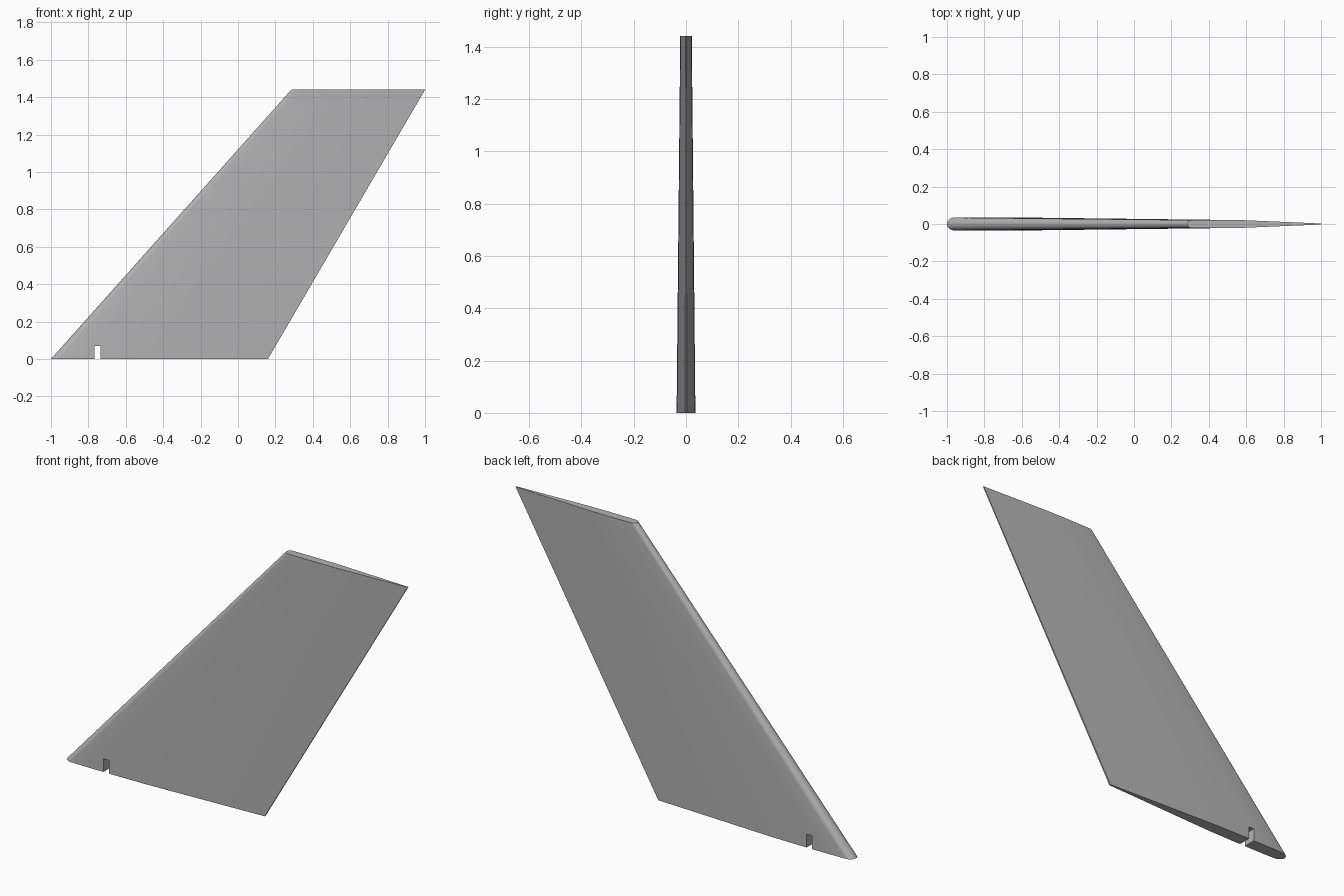
import bpy
import bmesh
import math

cube = bpy.data.objects.get("Cube")
if cube:
    bpy.data.objects.remove(cube, do_unlink=True)

HEIGHT = 1.44
ROOT = dict(lead=-1.0, trail=0.16, half=0.036, z=0.0)
TIP = dict(lead=0.285, trail=1.0, half=0.022, z=HEIGHT)

grey = bpy.data.materials.new("mid_grey")
grey.use_nodes = True
colour = (0.45, 0.45, 0.45, 1)
grey.diffuse_color = colour
grey.node_tree.nodes["Principled BSDF"].inputs["Base Color"].default_value = colour


def half_section():
    """Chord fraction and thickness fraction, nose to trailing edge."""
    nose = 0.035
    steps = 8
    points = [(nose * (1 - math.cos(i * math.pi / 2 / steps)),
               0.95 * math.sin(i * math.pi / 2 / steps)) for i in range(steps + 1)]
    return points + [(0.12, 1.0), (0.25, 1.0), (0.41, 0.94), (1.0, 0.12)]


def add_section(bm, s):
    half = half_section()
    loop = half + [(u, -t) for u, t in reversed(half[1:])]
    chord = s["trail"] - s["lead"]
    return [bm.verts.new((s["lead"] + u * chord, t * s["half"], s["z"])) for u, t in loop]


# Swept, tapered fin lofted between the root and tip sections
bm = bmesh.new()
root, tip = add_section(bm, ROOT), add_section(bm, TIP)
bm.faces.new(root)
bm.faces.new(tip)
for i in range(len(root)):
    j = (i + 1) % len(root)
    bm.faces.new((root[i], root[j], tip[j], tip[i]))
bmesh.ops.recalc_face_normals(bm, faces=bm.faces)
mesh = bpy.data.meshes.new("fin")
bm.to_mesh(mesh)
bm.free()
mesh.materials.append(grey)
fin = bpy.data.objects.new("fin", mesh)
bpy.context.collection.objects.link(fin)

# Small mounting slot through the root edge
bpy.ops.mesh.primitive_cube_add(size=1, location=(-0.75, 0, 0))
cutter = bpy.context.object
cutter.name = "slot_cutter"
cutter.scale = (0.032, 0.3, 0.14)
cutter.data.materials.append(grey)
cutter.hide_render = True
cutter.display_type = 'WIRE'

slot = fin.modifiers.new("mounting_slot", 'BOOLEAN')
slot.operation = 'DIFFERENCE'
slot.solver = 'EXACT'
slot.object = cutter
bpy.ops.object.select_all(action='DESELECT')
fin.select_set(True)
bpy.context.view_layer.objects.active = fin
bpy.ops.object.modifier_apply(modifier=slot.name)
bpy.data.objects.remove(cutter, do_unlink=True)

# Smooth skin with crisp tip, root and trailing edges
bpy.ops.object.shade_smooth_by_angle(angle=math.radians(30))
